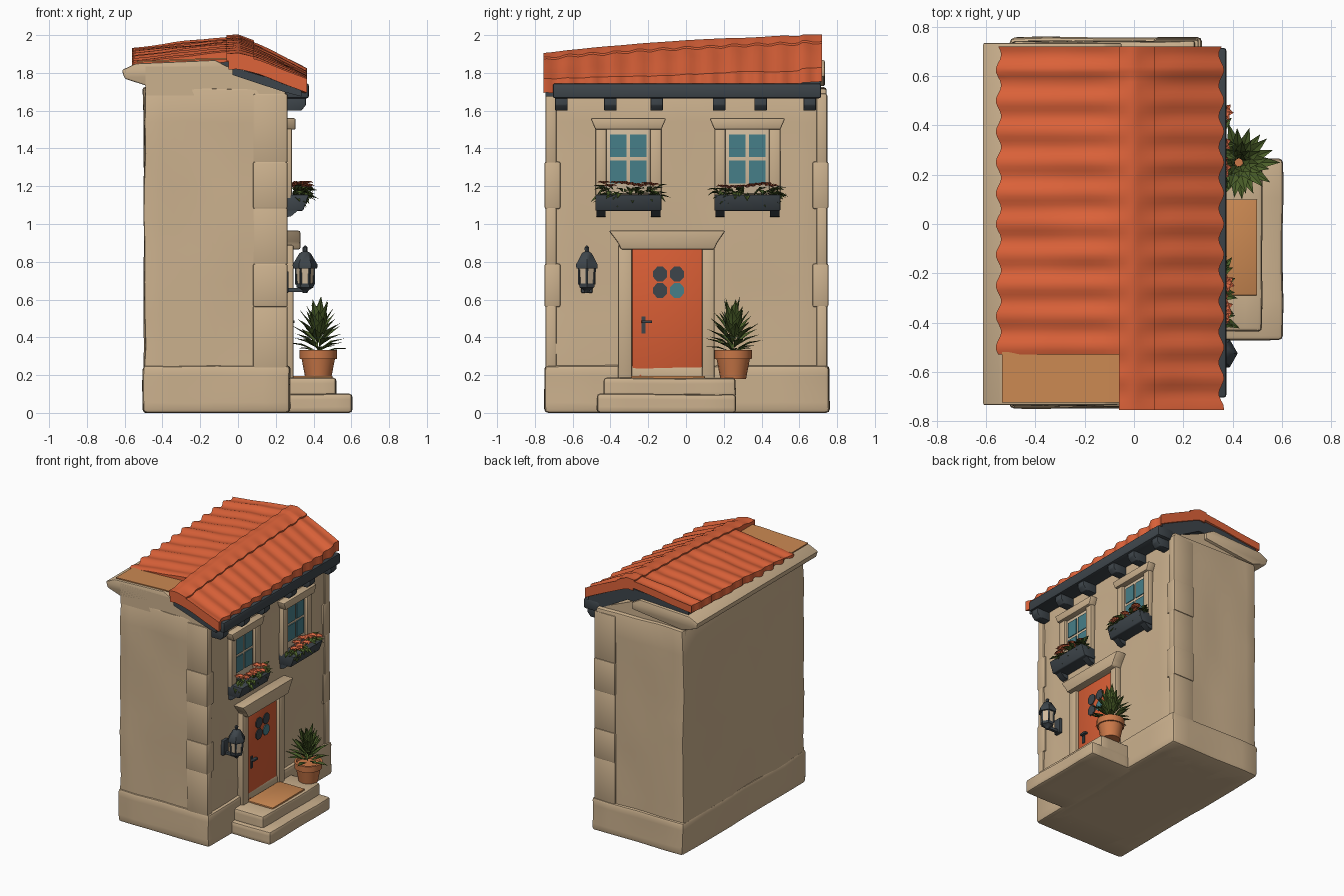
import bpy, bmesh, math, random
from mathutils import Vector, Matrix, noise

if "Cube" in bpy.data.objects:
    bpy.data.objects.remove(bpy.data.objects["Cube"])

random.seed(4)
COL = {
    "plaster": (0.60, 0.44, 0.27), "roof_orange": (0.73, 0.125, 0.042), "door_orange": (0.68, 0.11, 0.035),
    "slate": (0.048, 0.06, 0.07), "glass_teal": (0.062, 0.21, 0.25), "leaf_green": (0.07, 0.115, 0.022),
    "terracotta": (0.60, 0.19, 0.065), "bare_tan": (0.60, 0.25, 0.085), "flower_coral": (0.75, 0.15, 0.06),
    "pale_trim": (0.64, 0.50, 0.34)}
MAT = {}
for n, c in COL.items():
    MAT[n] = bpy.data.materials.new(n)
    MAT[n].diffuse_color = (*c, 1)


def finish(name, bm, mat, normals=True):
    if normals:
        bmesh.ops.recalc_face_normals(bm, faces=bm.faces)
    me = bpy.data.meshes.new(name)
    bm.to_mesh(me)
    bm.free()
    ob = bpy.data.objects.new(name, me)
    bpy.context.collection.objects.link(ob)
    me.materials.append(MAT[mat])
    return ob


def soften(bm, r):
    if r:
        bmesh.ops.bevel(bm, geom=bm.edges[:], offset=r, segments=2, profile=0.5, affect='EDGES', clamp_overlap=True)


def box(name, x0, x1, y0, y1, z0, z1, mat, r=0.008, cuts=0, wob=0.0):
    bm = bmesh.new()
    bmesh.ops.create_cube(bm, size=1)
    for v in bm.verts:
        v.co = Vector(((x0 + x1) / 2 + v.co.x * (x1 - x0), (y0 + y1) / 2 + v.co.y * (y1 - y0),
                       (z0 + z1) / 2 + v.co.z * (z1 - z0)))
    soften(bm, r)
    if cuts:
        bmesh.ops.subdivide_edges(bm, edges=[e for e in bm.edges if e.calc_length() > 0.06],
                                  cuts=cuts, use_grid_fill=True)
        for v in bm.verts:
            n = noise.noise_vector(v.co * 3.5)
            v.co += Vector((n.x, n.y, n.z if v.co.z > 0.02 else 0)) * wob
    return finish(name, bm, mat)


def prism(name, pts, axis, a, b, mat, r=0.0):
    """Extrude a 2D outline: axis 'y' takes (x,z) points, axis 'x' takes (y,z) points."""
    bm = bmesh.new()
    put = (lambda p, t: (p[0], t, p[1])) if axis == 'y' else (lambda p, t: (t, p[0], p[1]))
    f = bm.faces.new([bm.verts.new(put(p, a)) for p in pts])
    ext = bmesh.ops.extrude_face_region(bm, geom=[f])
    d = Vector((0, b - a, 0)) if axis == 'y' else Vector((b - a, 0, 0))
    bmesh.ops.translate(bm, vec=d, verts=[g for g in ext["geom"] if isinstance(g, bmesh.types.BMVert)])
    soften(bm, r)
    return finish(name, bm, mat)


def lathe(name, x, y, prof, n, mat):
    """Turn (radius, z) points round a vertical axis."""
    bm = bmesh.new()
    rings = [[bm.verts.new((x + r * math.cos(2 * math.pi * i / n), y + r * math.sin(2 * math.pi * i / n), z))
              for i in range(n)] for r, z in prof]
    for a, b in zip(rings, rings[1:]):
        for i in range(n):
            bm.faces.new((a[i], a[(i + 1) % n], b[(i + 1) % n], b[i]))
    bm.faces.new(rings[0])
    bm.faces.new(rings[-1])
    return finish(name, bm, mat)


def leaf(bm, p, d, L, w, droop):
    d = d.normalized()
    side = d.cross(Vector((0.01, 0.02, 1))).normalized()
    up = side.cross(d)
    m = p + d * L * 0.5
    pts = [p, m + side * w + up * 0.008, m, m - side * w + up * 0.008, p + d * L - Vector((0, 0, droop))]
    v = [bm.verts.new(q) for q in pts]
    for f in ((0, 1, 2), (0, 2, 3), (1, 4, 2), (2, 4, 3)):
        bm.faces.new([v[i] for i in f])


# ---- house body ----
box("house_body", -0.495, 0.25, -0.735, 0.74, 0.0, 1.72, "plaster", 0.012, 9, 0.012)
prism("gable_top", [(-0.49, 1.68), (0.25, 1.68), (0.25, 1.705), (-0.06, 1.835), (-0.49, 1.835)], 'y', -0.735, 0.71, "plaster")
prism("back_cornice", [(-0.48, 1.73), (-0.60, 1.77), (-0.615, 1.815), (-0.54, 1.85), (-0.12, 1.868), (-0.05, 1.83), (-0.05, 1.78)],
      'y', -0.735, 0.735, "plaster", 0.008)
prism("bare_roof_patch", [(-0.535, 1.855), (-0.12, 1.871), (-0.05, 1.871), (-0.05, 1.878), (-0.12, 1.879), (-0.535, 1.863)],
      'y', -0.725, -0.52, "bare_tan")
box("plinth", -0.502, 0.275, -0.748, 0.757, 0.0, 0.25, "plaster", 0.02, 5, 0.008)
# corner blocks either side of the street face
for s, y in ((-1, -0.735), (1, 0.74)):
    z = 0.22
    for i, h in enumerate((0.34, 0.22, 0.30, 0.24, 0.36)):
        d = 0.008 + 0.006 * (i % 2)
        ya, yb = sorted((y + s * d, y - s * (0.05 + 0.02 * (i % 2))))
        box("corner_block", 0.08, 0.262, ya, yb, z, z + h + 0.01, "plaster", 0.01)
        z += h

# ---- roof ----
def ridge_z(y):
    return 1.943 + 0.06 * y + 0.02 * math.cos(math.pi * y / 1.5)


def roof_z(x, y):
    r = ridge_z(y)
    if x < 0:
        z = r - 0.065 * (-x / 0.55)
    else:
        z = r - (r - 1.79 - 0.035 * y) * (x / 0.36) ** 1.1
    z += 0.007 * math.cos(2 * math.pi * y / 0.125) * min(1, abs(x) / 0.12)
    if y > 0.61:
        z += 0.008
    return z + 0.008 * noise.noise(Vector((x * 5, y * 5, 1)))


def roof(name, x0, x1, y0, y1, lift, th, eave):
    bm = bmesh.new()
    nx, ny = 10, 72
    g = []
    for i in range(nx + 1):
        row = []
        for j in range(ny + 1):
            t, y = i / nx, y0 + (y1 - y0) * j / ny
            x = x0 + (x1 - x0) * t
            x += eave * t * t * 0.011 * math.cos(2 * math.pi * y / 0.125)
            row.append((x, y, roof_z(x, y) + lift))
        g.append(row)
    top = [[bm.verts.new(p) for p in row] for row in g]
    bot = [[bm.verts.new((p[0], p[1], p[2] - th)) for p in row] for row in g]
    for i in range(nx):
        for j in range(ny):
            for s in (top, bot):
                bm.faces.new((s[i][j], s[i + 1][j], s[i + 1][j + 1], s[i][j + 1]))
    loop = [(i, 0) for i in range(nx)] + [(nx, j) for j in range(ny)] + \
           [(i, ny) for i in range(nx, 0, -1)] + [(0, j) for j in range(ny, 0, -1)]
    for (a, b), (c, d) in zip(loop, loop[1:] + loop[:1]):
        bm.faces.new((top[a][b], top[c][d], bot[c][d], bot[a][b]))
    return finish(name, bm, "roof_orange")


roof("roof_street_slope", -0.05, 0.355, -0.755, 0.72, 0.0, 0.075, 1)
roof("roof_back_slope", -0.02, -0.55, -0.53, 0.72, 0.0, 0.055, -1)
roof("ridge_cap", -0.06, 0.085, -0.755, 0.72, 0.01, 0.04, 0)
prism("gable_board_near", [(-0.03, 1.83), (0.335, 1.725), (0.335, 1.675), (0.24, 1.70), (-0.03, 1.79)], 'y', -0.745, -0.70, "slate")
prism("gable_board_far", [(-0.52, 1.89), (0.0, 1.93), (0.335, 1.79), (0.335, 1.68), (0.24, 1.70), (0.0, 1.83), (-0.52, 1.83)],
      'y', 0.60, 0.712, "slate")
# gutter and brackets
box("gutter", 0.24, 0.375, -0.705, 0.715, 1.665, 1.745, "slate", 0.012)
for y in (-0.66, -0.40, -0.155, 0.175, 0.395, 0.655):
    prism("eave_bracket", [(0.24, 1.60), (0.335, 1.60), (0.36, 1.63), (0.36, 1.68), (0.24, 1.68)], 'y', y - 0.033, y + 0.033, "slate", 0.005)

# ---- windows with flower boxes ----
for c in (-0.305, 0.325):
    box("window_sash", 0.24, 0.262, c - 0.13, c + 0.13, 1.16, 1.51, "pale_trim", 0.004)
    for s in (-1, 1):
        box("window_jamb", 0.24, 0.285, c + s * 0.145 - 0.03, c + s * 0.145 + 0.03, 1.13, 1.515, "plaster")
        for z in (1.275, 1.415):
            box("window_pane", 0.26, 0.268, c + s * 0.053 - 0.044, c + s * 0.053 + 0.044, z - 0.06, z + 0.06, "glass_teal", 0)
    prism("window_lintel", [(c - 0.175, 1.50), (c + 0.175, 1.50), (c + 0.2, 1.56), (c - 0.2, 1.56)], 'x', 0.24, 0.305, "plaster", 0.008)
    prism("flower_box", [(0.24, 1.07), (0.345, 1.07), (0.375, 1.155), (0.24, 1.155)], 'y', c - 0.175, c + 0.175, "slate", 0.006)
    for s in (-1, 1):
        prism("flower_box_bracket", [(0.24, 1.035), (0.28, 1.04), (0.34, 1.09), (0.24, 1.09)],
              'y', c + s * 0.145 - 0.025, c + s * 0.145 + 0.025, "slate")
    bm = bmesh.new()
    for i in range(60):
        u = random.uniform(-1, 1)
        p = Vector((random.uniform(0.29, 0.34), c + 0.15 * u, random.uniform(1.14, 1.18)))
        d = Vector((random.uniform(0.1, 1), u * 1.1 + random.uniform(-0.5, 0.5), random.uniform(-0.35, 0.55)))
        leaf(bm, p, d, random.uniform(0.06, 0.10), 0.018, 0.015)
    finish("box_foliage", bm, "leaf_green", False)
    bm = bmesh.new()
    for i in range(9):
        p = Vector((random.uniform(0.30, 0.37), c - 0.13 + 0.26 * i / 8, random.uniform(1.185, 1.215)))
        for k in range(7):
            a = 2 * math.pi * k / 7 + i
            leaf(bm, p, Vector((math.cos(a), math.sin(a), 0.45)), 0.045, 0.017, 0.012)
    finish("box_flowers", bm, "flower_coral", False)

# ---- door ----
box("door", 0.24, 0.272, -0.285, 0.085, 0.18, 0.87, "door_orange", 0.005)
for y0, y1 in ((-0.36, -0.285), (0.085, 0.15)):
    box("door_jamb", 0.24, 0.295, y0, y1, 0.17, 0.89, "plaster", 0.01)
prism("door_lintel", [(-0.345, 0.865), (0.15, 0.865), (0.165, 0.90), (0.21, 0.965), (-0.41, 0.965), (-0.36, 0.90)],
      'x', 0.24, 0.33, "plaster", 0.01)
for y in (-0.137, -0.048):
    for z in (0.648, 0.735):
        ring = [(y + 0.04 * math.cos(a), z + 0.042 * math.sin(a)) for a in [math.pi * (k + 0.5) / 4 for k in range(8)]]
        prism("door_pane", ring, 'x', 0.27, 0.278, "glass_teal" if y > -0.1 and z < 0.7 else "slate")
box("door_handle_plate", 0.27, 0.279, -0.235, -0.215, 0.42, 0.51, "slate", 0)
box("door_handle", 0.275, 0.30, -0.235, -0.18, 0.475, 0.49, "slate", 0.003)

# ---- steps and mat ----
box("lower_step", 0.22, 0.605, -0.47, 0.262, 0.0, 0.10, "plaster", 0.018, 4, 0.008)
box("upper_step", 0.22, 0.52, -0.435, 0.262, 0.08, 0.185, "plaster", 0.016, 4, 0.006)
box("door_mat", 0.28, 0.50, -0.29, 0.10, 0.182, 0.196, "bare_tan", 0.004)

# ---- potted plant ----
px, py = 0.425, 0.25
lathe("plant_pot", px, py, [(0.068, 0.18), (0.088, 0.285), (0.098, 0.285), (0.10, 0.332), (0.084, 0.332), (0.08, 0.315)], 16, "terracotta")
bm = bmesh.new()
for i in range(46):
    a = i * 2.4
    e = math.radians(12 + 70 * i / 45)
    p = Vector((px, py, 0.32 + 0.14 * i / 45)) + Vector((math.cos(a), math.sin(a), 0)) * 0.015
    leaf(bm, p, Vector((math.cos(a) * math.cos(e), math.sin(a) * math.cos(e), math.sin(e))), random.uniform(0.13, 0.175), 0.024, 0.012)
finish("plant_leaves", bm, "leaf_green", False)

# ---- wall lantern ----
lx, ly = 0.355, -0.525
lathe("lantern_base", lx, ly, [(0.012, 0.635), (0.02, 0.65), (0.045, 0.665), (0.048, 0.685)], 6, "slate")
lathe("lantern_glass", lx, ly, [(0.040, 0.68), (0.052, 0.775)], 6, "pale_trim")
lathe("lantern_cap", lx, ly, [(0.064, 0.765), (0.066, 0.785), (0.03, 0.845), (0.012, 0.855), (0.014, 0.875), (0.004, 0.885)], 6, "slate")
for k in range(6):
    a = math.pi * k / 3
    lathe("lantern_post", lx + 0.046 * math.cos(a), ly + 0.046 * math.sin(a), [(0.006, 0.68), (0.008, 0.775)], 4, "slate")
box("lantern_wall_plate", 0.24, 0.268, ly - 0.03, ly + 0.03, 0.635, 0.75, "slate", 0.005)
box("lantern_arm", 0.25, lx, ly - 0.012, ly + 0.012, 0.64, 0.662, "slate", 0.003)

# ---- smooth shading with sharp edges kept ----
bpy.ops.object.select_all(action='DESELECT')
for ob in bpy.context.scene.objects:
    if ob.type == 'MESH' and ob.name.split(".")[0] not in ("plant_leaves", "box_foliage", "box_flowers"):
        ob.select_set(True)
        bpy.context.view_layer.objects.active = ob
bpy.ops.object.shade_smooth_by_angle(angle=math.radians(40))

for m in bpy.data.materials:
    if m.users and not m.is_grease_pencil:
        m.use_nodes = True
        m.node_tree.nodes["Principled BSDF"].inputs["Base Color"].default_value = m.diffuse_color
